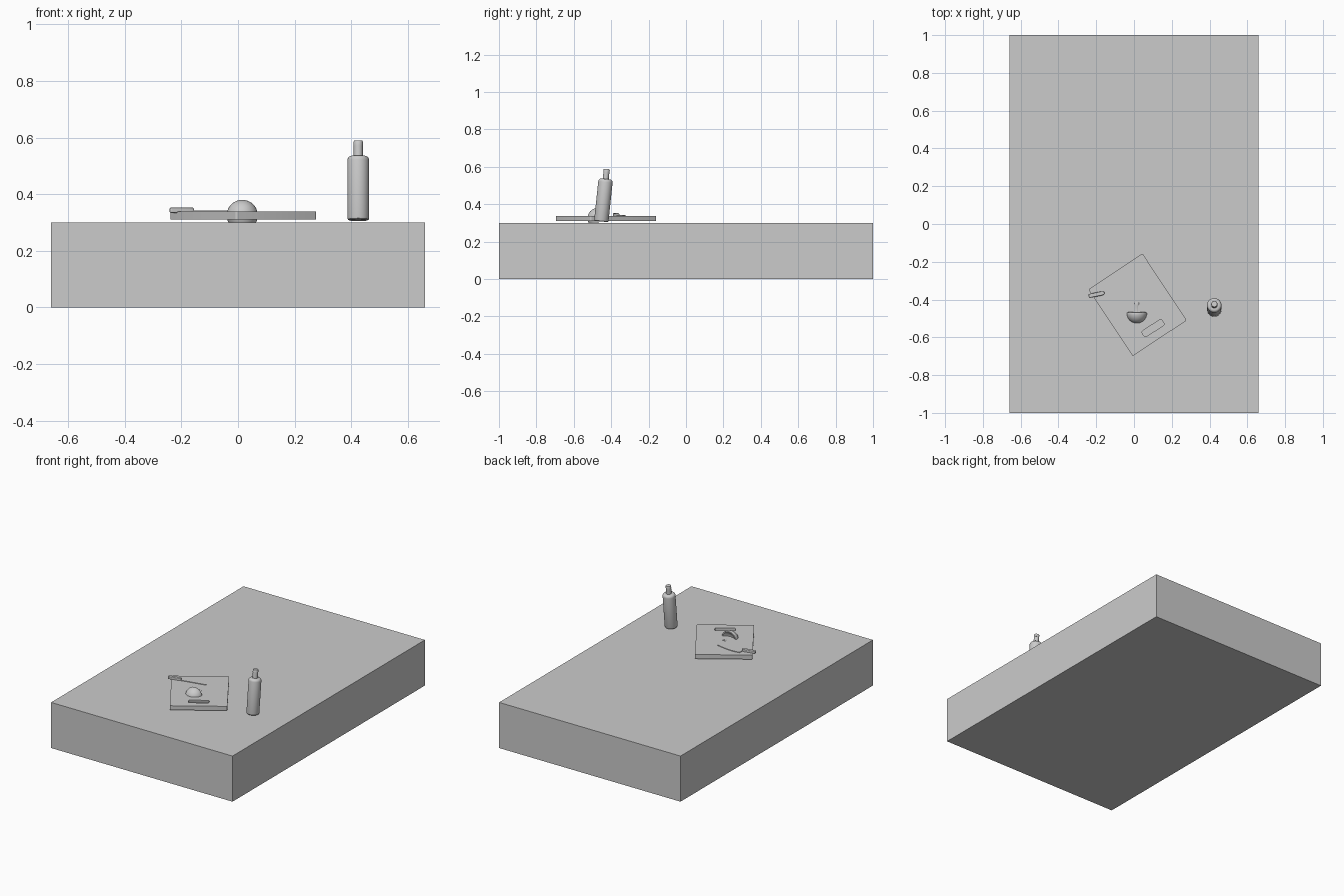
import bpy, bmesh, math
from mathutils import Matrix, Vector

if "Cube" in bpy.data.objects:
    bpy.data.objects.remove(bpy.data.objects["Cube"])

grey = bpy.data.materials.new("plain_grey")
grey.diffuse_color = (0.6, 0.6, 0.6, 1)
grey.use_nodes = True
grey.node_tree.nodes["Principled BSDF"].inputs["Base Color"].default_value = grey.diffuse_color


def finish(name, bm, matrix=Matrix(), smooth=None):
    bmesh.ops.recalc_face_normals(bm, faces=bm.faces)
    me = bpy.data.meshes.new(name)
    bm.to_mesh(me)
    bm.free()
    ob = bpy.data.objects.new(name, me)
    bpy.context.collection.objects.link(ob)
    me.materials.append(grey)
    ob.matrix_world = matrix
    if smooth:
        bpy.ops.object.select_all(action='DESELECT')
        ob.select_set(True)
        bpy.context.view_layer.objects.active = ob
        bpy.ops.object.shade_smooth_by_angle(angle=math.radians(smooth))
    return ob


def place(loc, rx=0, rz=0):
    return (Matrix.Translation(loc) @ Matrix.Rotation(math.radians(rz), 4, 'Z')
            @ Matrix.Rotation(math.radians(rx), 4, 'X'))


def lathe(name, profile, matrix, steps=40):
    """Spin (radius, height) points about local z."""
    bm = bmesh.new()
    vs = [bm.verts.new((r, 0, z)) for r, z in profile]
    es = [bm.edges.new(p) for p in zip(vs, vs[1:])]
    bmesh.ops.spin(bm, geom=vs + es, cent=(0, 0, 0), axis=(0, 0, 1),
                   angle=math.tau, steps=steps)
    bmesh.ops.remove_doubles(bm, verts=bm.verts, dist=1e-5)
    return finish(name, bm, matrix, 35)


def prism(name, outline, z0, z1, matrix, bevel=0):
    """Extrude a flat outline from z0 to z1."""
    bm = bmesh.new()
    face = bm.faces.new([bm.verts.new((x, y, z0)) for x, y in outline])
    top = bmesh.ops.extrude_face_region(bm, geom=[face])['geom']
    bmesh.ops.translate(bm, vec=(0, 0, z1 - z0),
                        verts=[v for v in top if isinstance(v, bmesh.types.BMVert)])
    ob = finish(name, bm, matrix, 35)
    if bevel:
        mod = ob.modifiers.new("soft_edges", 'BEVEL')
        mod.width, mod.segments, mod.limit_method = bevel, 3, 'ANGLE'
    return ob


def rounded_rect(w, h, r, cx=0, cy=0, n=5):
    pts = []
    for i, (sx, sy) in enumerate(((1, 1), (-1, 1), (-1, -1), (1, -1))):
        for k in range(n + 1):
            a = math.pi / 2 * (i + k / n)
            pts.append((cx + sx * (w / 2 - r) + r * math.cos(a),
                        cy + sy * (h / 2 - r) + r * math.sin(a)))
    return pts


# Counter block
prism("counter", [(-.66, -1), (.66, -1), (.66, 1), (-.66, 1)], 0, .30, Matrix())

# Cutting board with a handle slot
at_board = place((.019, -.428, 0), rz=33.5)
board = prism("cutting_board", rounded_rect(.343, .424, .008), .31, .338, at_board)
cutter = prism("slot_cutter", rounded_rect(.125, .036, .010, 0, -.148), .29, .36, at_board)
cutter.hide_render = True
cutter.hide_set(True)
cut = board.modifiers.new("slot", 'BOOLEAN')
cut.operation, cut.object, cut.solver = 'DIFFERENCE', cutter, 'EXACT'
bpy.context.view_layer.objects.active = board
board.select_set(True)
bpy.ops.object.modifier_apply(modifier="slot")
bpy.data.objects.remove(cutter)

# Mushroom lying on its side: dome towards the front, stem towards the back
lying = place((.015, -.472, .325), rx=-90)
cap = [(.055 * math.sin(a), -.055 * math.cos(a))
       for a in (math.pi / 2 * i / 10 for i in range(11))]
cap += [(.053, .004), (.047, .005), (.036, -.003), (.022, -.009), (0, -.011)]
lathe("mushroom_cap", cap, lying)
lathe("mushroom_stem", [(0, -.012), (.015, -.012), (.014, .015), (.015, .038),
                        (.018, .052), (.016, .057), (0, .058)], lying, 24)

# Leaning bottle
lean = place((.425, -.453, .308), rx=-6)
body = [(0, 0), (.033, 0), (.037, .003), (.0385, .008), (.0385, .212)]
body += [(.0245 + .014 * math.cos(a), .212 + .016 * math.sin(a))
         for a in (math.pi / 2 * i / 5 for i in range(1, 6))]
body += [(.016, .229), (.016, .266)]
lathe("bottle", body + [(0, .266)], lean)
lathe("bottle_cap", [(0, .264), (.0165, .264), (.0165, .279),
                     (.015, .282), (0, .282)], lean, 32)

# Knife resting on the board
knife = place((-.24, -.382, 0), rz=12)
prism("knife_handle", [(0, -.010), (.07, -.011), (.085, -.007), (.085, .008),
                       (.07, .011), (0, .011)], .334, .352, knife, .004)
blade = [(.08, -.008), (.25, -.008)]
blade += [(.25 - .16 * t, -.008 + .044 * math.sin(t * math.pi / 2))
          for t in (.15, .3, .5, .75, 1)]
prism("knife_blade", blade, .3365, .3415, knife)
